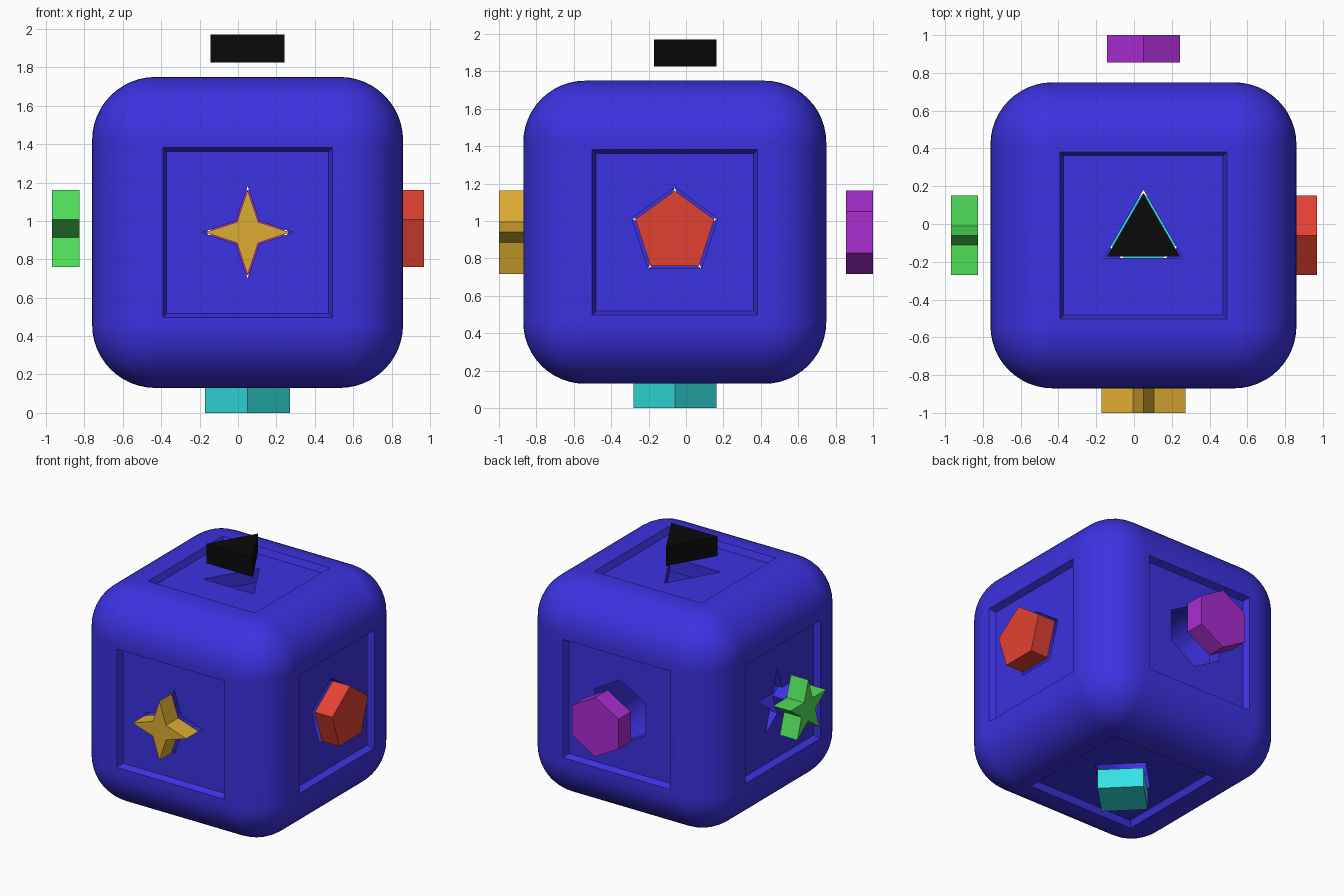
import bpy, bmesh, math
from mathutils import Matrix, Vector

if "Cube" in bpy.data.objects:
    bpy.data.objects.remove(bpy.data.objects["Cube"])

C = Vector((0.05, -0.06, 0.94))   # cube centre
H = 0.81                          # cube half size


def material(name, rgb):
    m = bpy.data.materials.new(name)
    m.diffuse_color = (*rgb, 1)
    m.use_nodes = True
    m.node_tree.nodes["Principled BSDF"].inputs["Base Color"].default_value = m.diffuse_color
    return m


def obj_from(bm, name, mat):
    bmesh.ops.recalc_face_normals(bm, faces=bm.faces)
    me = bpy.data.meshes.new(name)
    bm.to_mesh(me)
    bm.free()
    me.materials.append(mat)
    ob = bpy.data.objects.new(name, me)
    bpy.context.collection.objects.link(ob)
    return ob


def round_box(name, half, radius, mat):
    bm = bmesh.new()
    bmesh.ops.create_cube(bm, size=2 * half)
    bmesh.ops.bevel(bm, geom=bm.edges[:], offset=radius, segments=12,
                    profile=0.5, affect='EDGES')
    bmesh.ops.translate(bm, verts=bm.verts, vec=C)
    return obj_from(bm, name, mat)


def side_matrix(u, v, n):
    m = Matrix((u, v, n)).transposed().to_4x4()
    return Matrix.Translation(C) @ m


def loft(name, lower, upper, n0, n1, frame, mat):
    """Solid between two outlines at distances n0 and n1 from the centre."""
    bm = bmesh.new()
    a = [bm.verts.new(frame @ Vector((x, y, n0))) for x, y in lower]
    b = [bm.verts.new(frame @ Vector((x, y, n1))) for x, y in upper]
    bm.faces.new(a)
    bm.faces.new(b)
    k = len(a)
    for i in range(k):
        j = (i + 1) % k
        bm.faces.new((a[i], a[j], b[j], b[i]))
    return obj_from(bm, name, mat)


def polygon(sides, r, inner=None):
    """Regular polygon, or star if an inner ratio is given, pointing up."""
    k = sides * (2 if inner else 1)
    pts = []
    for i in range(k):
        rad = r * inner if inner and i % 2 else r
        t = math.pi / 2 + 2 * math.pi * i / k
        pts.append((rad * math.cos(t), rad * math.sin(t)))
    return pts


def square(h):
    return [(-h, -h), (h, -h), (h, h), (-h, h)]


def cut(target, cutter):
    mod = target.modifiers.new("cut", 'BOOLEAN')
    mod.operation = 'DIFFERENCE'
    mod.solver = 'EXACT'
    mod.object = cutter
    bpy.context.view_layer.objects.active = target
    bpy.ops.object.modifier_apply(modifier=mod.name)
    bpy.data.objects.remove(cutter)


blue = material("blue", (0.045, 0.032, 0.75))
gold = material("gold", (0.73, 0.41, 0.032))
red = material("red", (0.76, 0.054, 0.032))
green = material("green", (0.08, 0.73, 0.10))
purple = material("purple", (0.40, 0.026, 0.64))
cyan = material("cyan", (0.032, 0.76, 0.76))
black = material("black", (0.003, 0.003, 0.003))

# name, material, sides, star ratio, outer distance of block, side axes
X, Y, Z = Vector((1, 0, 0)), Vector((0, 1, 0)), Vector((0, 0, 1))
sides = [
    ("four_point_star_block", gold, 4, 0.35, 0.94, (X, Z, -Y)),
    ("pentagon_block", red, 5, None, 0.92, (Y, Z, X)),
    ("hexagon_block", purple, 6, None, 1.06, (-X, Z, Y)),
    ("five_point_star_block", green, 5, 0.385, 1.02, (-Y, Z, -X)),
    ("triangle_block", black, 3, None, 1.03, (X, Y, Z)),
    ("square_block", cyan, 4, None, 0.94, (X, -Y, -Z)),
]

# hollow rounded cube
body = round_box("sorter_cube", H, 0.33, blue)
cut(body, round_box("cavity_cutter", H - 0.15, 0.2, blue))

for name, mat, n, ratio, outer, axes in sides:
    frame = side_matrix(*axes)
    # square recess with sloped walls, then the shaped hole
    cut(body, loft("recess_cutter", square(0.422), square(0.462),
                   H - 0.045, H + 0.045, frame, blue))
    hole = polygon(n, 0.241, ratio)
    cut(body, loft("hole_cutter", hole, hole, 0.5, H + 0.1, frame, blue))
    # matching loose block
    shape = polygon(n, 0.222, ratio)
    loft(name, shape, shape, outer - 0.145, outer, frame, mat)

# smooth rounded edges, crisp recesses
bpy.ops.object.select_all(action='DESELECT')
body.select_set(True)
bpy.context.view_layer.objects.active = body
bpy.ops.object.shade_smooth_by_angle(angle=math.radians(25))
wn = body.modifiers.new("weighted_normals", 'WEIGHTED_NORMAL')
wn.keep_sharp = True
